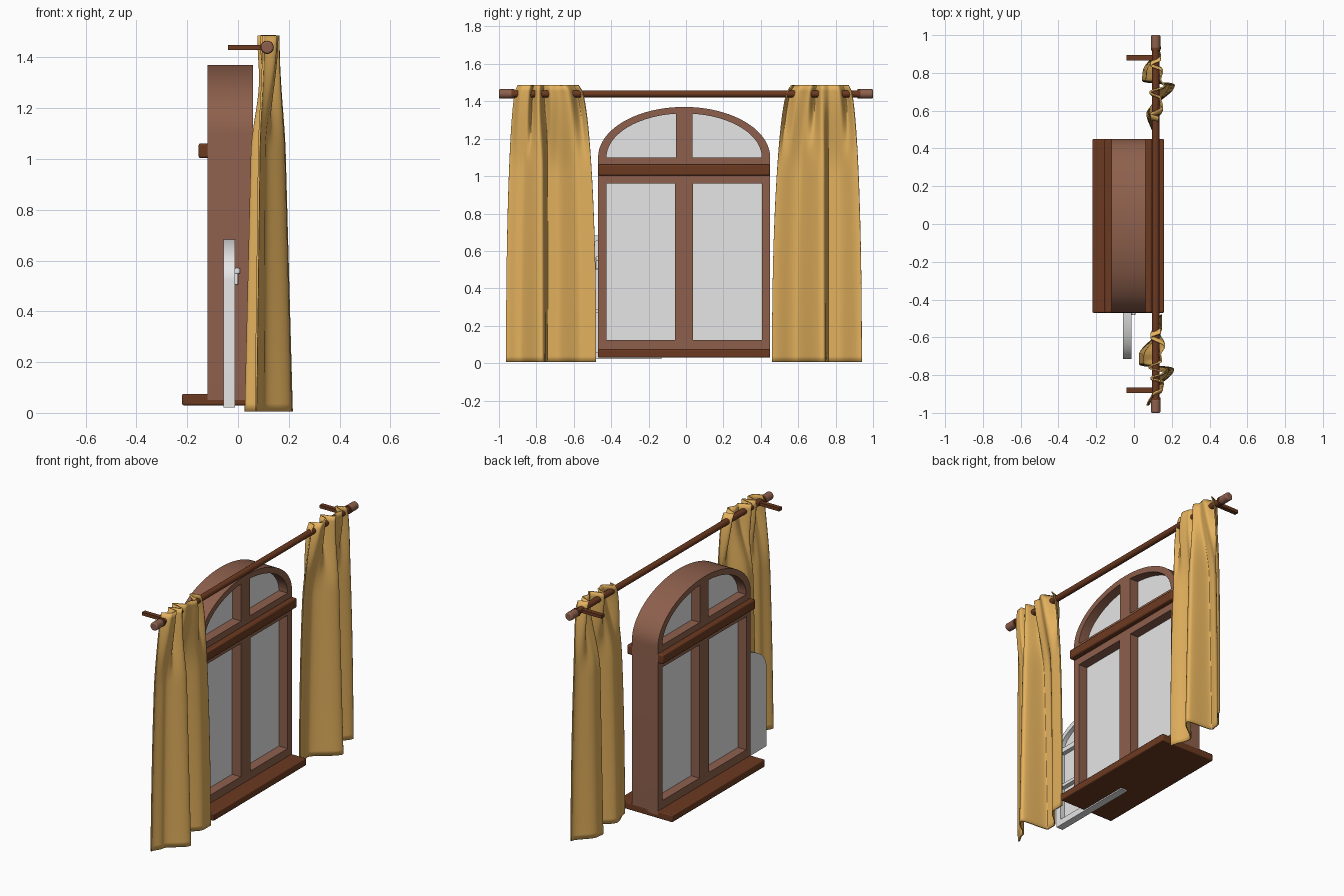
import bpy, bmesh, math

if "Cube" in bpy.data.objects:
    bpy.data.objects.remove(bpy.data.objects["Cube"])


def material(name, rgb):
    m = bpy.data.materials.new(name)
    m.diffuse_color = (*rgb, 1)
    m.use_nodes = True
    m.node_tree.nodes["Principled BSDF"].inputs["Base Color"].default_value = m.diffuse_color
    return m


WOOD = material("brown wood", (0.27, 0.117, 0.073))
DARK = material("dark wood", (0.15, 0.042, 0.015))
GLASS = material("grey glass", (0.79, 0.79, 0.79))
WHITE = material("pale paint", (0.79, 0.79, 0.79))
CLOTH = material("gold cloth", (0.77, 0.44, 0.11))
CY = -0.01   # window centre line


def finish(ob, mat, angle=35):
    ob.data.materials.clear()
    ob.data.materials.append(mat)
    bpy.ops.object.select_all(action='DESELECT')
    ob.select_set(True)
    bpy.context.view_layer.objects.active = ob
    bpy.ops.object.shade_smooth_by_angle(angle=math.radians(angle))
    return ob


def box(name, x, y, z, mat, bevel=0):
    bpy.ops.mesh.primitive_cube_add(
        size=1, location=[sum(r) / 2 for r in (x, y, z)])
    ob = bpy.context.object
    ob.name = name
    ob.scale = [r[1] - r[0] for r in (x, y, z)]
    bpy.ops.object.transform_apply(location=False, rotation=False, scale=True)
    if bevel:
        mod = ob.modifiers.new("bevel", 'BEVEL')
        mod.width, mod.segments = bevel, 2
    return finish(ob, mat)


def rod(name, y0, y1, radius, mat, bevel=0):
    bpy.ops.mesh.primitive_cylinder_add(
        vertices=24, radius=radius, depth=y1 - y0,
        location=(0.115, (y0 + y1) / 2, 1.44), rotation=(math.pi / 2, 0, 0))
    ob = bpy.context.object
    ob.name = name
    if bevel:
        mod = ob.modifiers.new("bevel", 'BEVEL')
        mod.width, mod.segments = bevel, 3
    return finish(ob, mat)


def panel(name, loops, x0, x1, mat):
    """Extrude outlines given as (y, z) along x; inner loops become holes."""
    cu = bpy.data.curves.new(name, 'CURVE')
    cu.dimensions, cu.fill_mode, cu.extrude = '2D', 'BOTH', (x1 - x0) / 2
    for pts in loops:
        sp = cu.splines.new('POLY')
        sp.points.add(len(pts) - 1)
        for p, (y, z) in zip(sp.points, pts):
            p.co = (y, z, 0, 1)
        sp.use_cyclic_u = True
    tmp = bpy.data.objects.new(name + "_curve", cu)
    bpy.context.collection.objects.link(tmp)
    me = bpy.data.meshes.new_from_object(
        tmp.evaluated_get(bpy.context.evaluated_depsgraph_get()))
    bpy.data.objects.remove(tmp)
    bm = bmesh.new()
    bm.from_mesh(me)
    bmesh.ops.remove_doubles(bm, verts=bm.verts, dist=1e-5)
    bmesh.ops.recalc_face_normals(bm, faces=bm.faces)
    bm.to_mesh(me)
    bm.free()
    ob = bpy.data.objects.new(name, me)
    ob.rotation_euler = (math.pi / 2, 0, math.pi / 2)
    ob.location.x = (x0 + x1) / 2
    bpy.context.collection.objects.link(ob)
    return finish(ob, mat)


def arc(cy, z, a, b, t0=0, t1=math.pi, n=40):
    return [(cy + a * math.cos(t0 + (t1 - t0) * i / n),
             z + b * math.sin(t0 + (t1 - t0) * i / n)) for i in range(n + 1)]


def rect(y0, y1, z0, z1):
    return [(y0, z0), (y1, z0), (y1, z1), (y0, z1)]


def quarter_pane(cy, z, a, b, gap, side):
    """Half of an arched opening on one side of a mullion."""
    pts = arc(0, z, a, b, 0, math.acos(gap / a), 24) + [(gap, z)]
    return [(cy + side * y, w) for y, w in pts]


# Arched window frame with four openings
frame = [[(CY - 0.46, 0.05), (CY + 0.46, 0.05)] + arc(CY, 1.10, 0.46, 0.27)]
for s in (-1, 1):
    frame.append(quarter_pane(CY, 1.10, 0.415, 0.235, 0.044, s))
    frame.append(rect(*sorted((CY + s * 0.048, CY + s * 0.416)), 0.125, 0.96))
panel("window_frame", frame, -0.12, 0.06, WOOD)

# Glass
panel("window_glass", [[(CY - 0.43, 0.1), (CY + 0.43, 0.1)] + arc(CY, 1.10, 0.43, 0.25)],
      -0.062, 0.0, GLASS)

# Sill, and a transom bar on each face of the frame
box("window_sill", (-0.22, 0.16), (CY - 0.46, CY + 0.46), (0.03, 0.075), DARK, 0.006)
box("front_transom_bar", (0.055, 0.095), (CY - 0.46, CY + 0.46), (1.003, 1.062), DARK, 0.008)
box("back_transom_bar", (-0.155, -0.115), (CY - 0.46, CY + 0.46), (1.003, 1.062), DARK, 0.008)

# Small arched sash behind the curtain, with a solid back
SY = -0.423
outline = [(SY - 0.292, 0.022), (SY + 0.292, 0.022)] + arc(SY, 0.52, 0.292, 0.166)
sash = [outline]
for s in (-1, 1):
    sash.append(quarter_pane(SY, 0.53, 0.255, 0.125, 0.015, s))
    for z0, z1 in ((0.06, 0.27), (0.29, 0.50)):
        sash.append(rect(*sorted((SY + s * 0.015, SY + s * 0.255)), z0, z1))
panel("small_sash", sash, -0.04, -0.012, WHITE)
panel("small_sash_back", [outline], -0.058, -0.04, WHITE)
box("sash_handle_lever", (-0.014, 0.008), (SY - 0.06, SY - 0.04), (0.548, 0.57), WHITE, 0.004)
box("sash_handle_plate", (-0.014, 0.0), (SY - 0.06, SY - 0.04), (0.505, 0.55), WHITE, 0.003)

# Curtain rod, finials and wall brackets
rod("curtain_rod", -0.94, 0.94, 0.019, DARK)
for s, side in ((-1, "left"), (1, "right")):
    rod(side + "_finial", *sorted((s * 0.928, s * 1.0)), 0.025, WOOD, 0.007)
    rod(side + "_collar", *sorted((s * 0.918, s * 0.932)), 0.026, DARK)
    yb = s * 0.88
    box(side + "_bracket", (-0.04, 0.115), (yb - 0.014, yb + 0.014), (1.43, 1.45), DARK)


def smooth_value(pts, u):
    """Smoothly interpolate (u, value) pairs."""
    for (a, va), (b, vb) in zip(pts, pts[1:]):
        if u <= b:
            t = (1 - math.cos(math.pi * (u - a) / (b - a))) / 2
            return va + (vb - va) * t
    return pts[-1][1]


def curtain(name, top, bottom, head, hem):
    """Wavy cloth: tight pleats at the rod blend into broad folds below."""
    nu, nv = 130, 48
    bm = bmesh.new()
    rows = []
    for j in range(nv + 1):
        v = j / nv                       # 0 at the hem, 1 at the top
        z = 0.006 + 1.48 * v
        e = math.sqrt(max(0, 1 - v ** 2.2))
        k = min(1, (1 - v) * 3.2)
        k = k * k * (3 - 2 * k)
        y0, y1 = (t + (b - t) * e for t, b in zip(top, bottom))
        row = []
        for i in range(nu + 1):
            u = i / nu
            fold = (smooth_value(hem, u) - 0.115) * (1 - 0.42 * v)
            x = smooth_value(head, u) * (1 - k) + (0.115 + fold) * k
            # folds lean sideways so their front edge overhangs
            y = y0 + (y1 - y0) * u + 0.16 * k * fold * math.sin(math.pi * u)
            row.append(bm.verts.new((x, y, z)))
        rows.append(row)
    for a, b in zip(rows, rows[1:]):
        for i in range(nu):
            bm.faces.new((a[i], a[i + 1], b[i + 1], b[i]))
    me = bpy.data.meshes.new(name)
    bm.to_mesh(me)
    bm.free()
    ob = bpy.data.objects.new(name, me)
    bpy.context.collection.objects.link(ob)
    mod = ob.modifiers.new("thickness", 'SOLIDIFY')
    mod.thickness, mod.offset = 0.008, 0
    finish(ob, CLOTH, 60)


# Curtains
curtain("left_curtain", (-0.90, -0.575), (-0.962, -0.48),
        [(0, 0.10), (0.1, 0.15), (0.2, 0.155), (0.26, 0.09), (0.35, 0.16), (0.43, 0.08),
         (0.54, 0.145), (0.64, 0.14), (0.78, 0.16), (0.92, 0.09), (1, 0.14)],
        [(0, 0.07), (0.15, 0.10), (0.37, 0.208), (0.49, 0.03), (0.58, 0.03), (0.85, 0.145), (1, 0.145)])
curtain("right_curtain", (0.565, 0.87), (0.46, 0.94),
        [(0, 0.13), (0.05, 0.09), (0.18, 0.15), (0.34, 0.14), (0.44, 0.085), (0.54, 0.16),
         (0.66, 0.14), (0.80, 0.15), (0.90, 0.09), (1, 0.14)],
        [(0, 0.105), (0.27, 0.07), (0.54, 0.212), (0.65, 0.045), (0.73, 0.05), (1, 0.14)])
